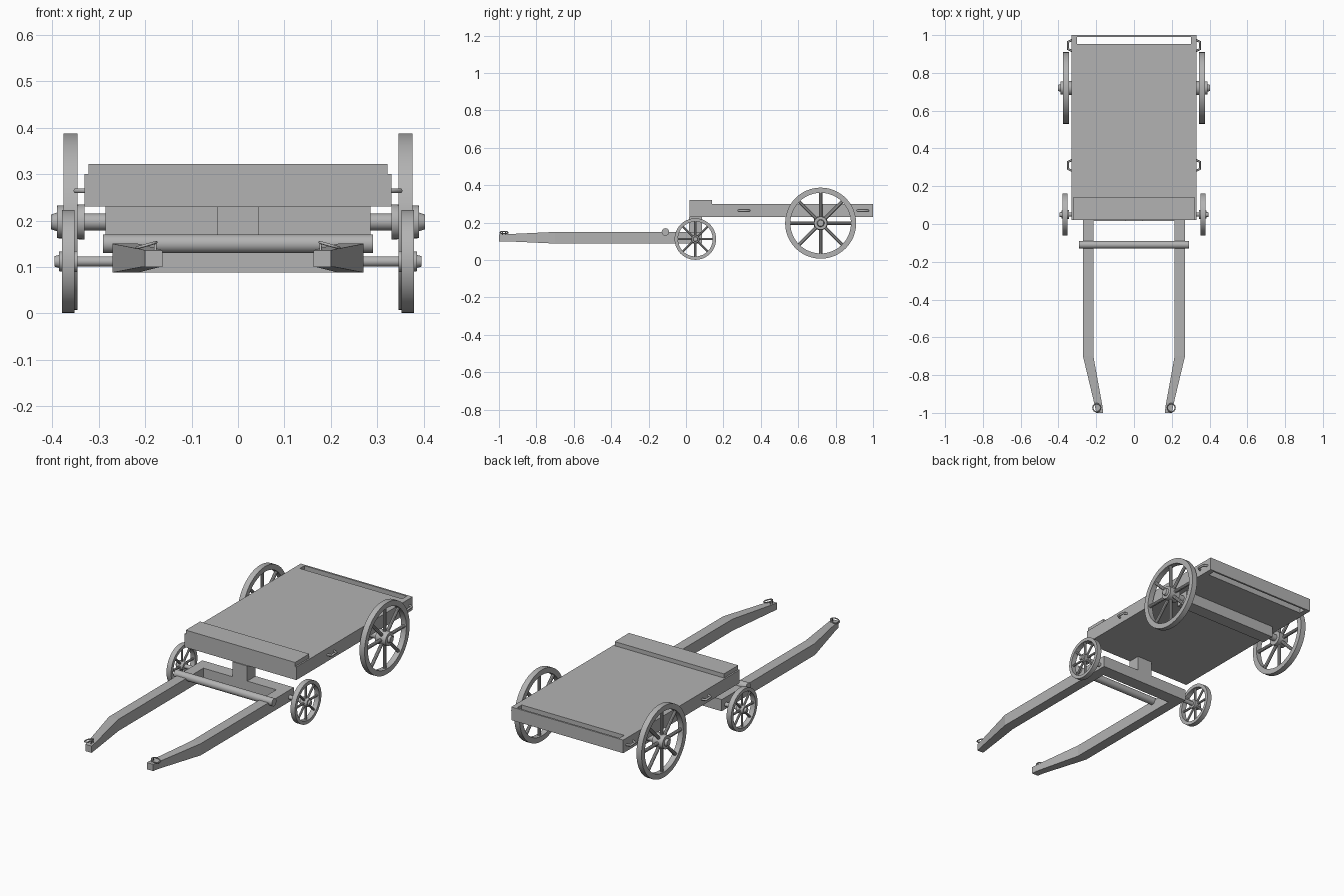
import bpy, bmesh, math
from mathutils import Vector, Matrix

if "Cube" in bpy.data.objects:
    bpy.data.objects.remove(bpy.data.objects["Cube"])

grey = bpy.data.materials.new("plain grey")
grey.diffuse_color = (0.45, 0.45, 0.45, 1)
grey.use_nodes = True
grey.node_tree.nodes["Principled BSDF"].inputs["Base Color"].default_value = grey.diffuse_color


def finish(name, bm, smooth=False):
    bmesh.ops.recalc_face_normals(bm, faces=bm.faces)
    me = bpy.data.meshes.new(name)
    bm.to_mesh(me)
    bm.free()
    ob = bpy.data.objects.new(name, me)
    bpy.context.collection.objects.link(ob)
    me.materials.append(grey)
    if smooth:
        bpy.ops.object.select_all(action='DESELECT')
        ob.select_set(True)
        bpy.context.view_layer.objects.active = ob
        bpy.ops.object.shade_smooth_by_angle(angle=math.radians(35))
    return ob


def add_box(bm, x0, x1, y0, y1, z0, z1):
    m = Matrix.Translation(((x0 + x1) / 2, (y0 + y1) / 2, (z0 + z1) / 2)) @ \
        Matrix.Diagonal((x1 - x0, y1 - y0, z1 - z0, 1))
    bmesh.ops.create_cube(bm, size=1, matrix=m)


def box(name, *dims):
    bm = bmesh.new()
    add_box(bm, *dims)
    return finish(name, bm)


def add_rod(bm, a, b, r, n=24, r2=None):
    a, b = Vector(a), Vector(b)
    q = (b - a).to_track_quat('Z', 'Y').to_matrix().to_4x4()
    bmesh.ops.create_cone(bm, cap_ends=True, segments=n, radius1=r,
                          radius2=r if r2 is None else r2, depth=(b - a).length,
                          matrix=Matrix.Translation((a + b) / 2) @ q)


def rod(name, a, b, r):
    bm = bmesh.new()
    add_rod(bm, a, b, r)
    return finish(name, bm, True)


def tube(name, points, r, cyclic=False):
    # bent iron rod, converted from a bevelled curve
    cu = bpy.data.curves.new(name, 'CURVE')
    cu.dimensions = '3D'
    cu.bevel_depth, cu.bevel_resolution, cu.use_fill_caps = r, 1, True
    sp = cu.splines.new('POLY')
    sp.points.add(len(points) - 1)
    for p, co in zip(sp.points, points):
        p.co = (*co, 1)
    sp.use_cyclic_u = cyclic
    ob = bpy.data.objects.new(name, cu)
    bpy.context.collection.objects.link(ob)
    cu.materials.append(grey)
    return ob


def wheel(name, s, x0, x1, y, z, r, rim, hub, spoke, hub_x, cap_x, cap_r):
    # rim: rectangular ring section lathed round the axle
    bm = bmesh.new()
    n = 48
    rings = []
    for i in range(n):
        a = 2 * math.pi * i / n
        rings.append([bm.verts.new((s * x, y + q * math.cos(a), z + q * math.sin(a)))
                      for x, q in ((x0, r), (x1, r), (x1, r - rim), (x0, r - rim))])
    for i in range(n):
        A, B = rings[i], rings[(i + 1) % n]
        for k in range(4):
            bm.faces.new((A[k], A[(k + 1) % 4], B[(k + 1) % 4], B[k]))
    # eight round spokes
    xm = s * (x0 + x1) / 2
    for i in range(8):
        a = math.pi * i / 4
        d = Vector((0, math.cos(a), math.sin(a)))
        c = Vector((xm, y, z))
        add_rod(bm, c + d * hub * 0.7, c + d * (r - rim * 0.7), spoke, 10)
    # hub and axle cap
    add_rod(bm, (s * hub_x[0], y, z), (s * hub_x[1], y, z), hub, 28, hub * 0.92)
    add_rod(bm, (s * hub_x[1], y, z), (s * cap_x, y, z), cap_r, 20, cap_r * 0.8)
    finish(name, bm, True)


# Deck with an open slot near the tail
bm = bmesh.new()
add_box(bm, -0.33, 0.33, 0.02, 0.952, 0.23, 0.30)
add_box(bm, -0.33, 0.33, 0.99, 1.0, 0.23, 0.30)
for s in (-1, 1):
    add_box(bm, *sorted((s * 0.302, s * 0.33)), 0.952, 0.99, 0.23, 0.30)
finish("deck", bm)
box("front_board", -0.322, 0.322, 0.02, 0.14, 0.30, 0.322)

# Running gear under the deck
box("rear_axle_beam", -0.285, 0.285, 0.685, 0.755, 0.17, 0.23)
rod("rear_axle", (-0.385, 0.72, 0.197), (0.385, 0.72, 0.197), 0.018)
box("front_axle_beam", -0.27, 0.27, 0.015, 0.085, 0.088, 0.15)
rod("front_axle", (-0.385, 0.05, 0.112), (0.385, 0.05, 0.112), 0.011)
box("steering_post", -0.044, 0.044, 0.015, 0.085, 0.15, 0.23)
rod("crossbar", (-0.29, -0.11, 0.15), (0.29, -0.11, 0.15), 0.02)

for s, side in ((-1, "left"), (1, "right")):
    wheel(side + "_rear_wheel", s, 0.345, 0.375, 0.72, 0.197, 0.19, 0.028, 0.038,
          0.009, (0.33, 0.39), 0.402, 0.02)
    wheel(side + "_front_wheel", s, 0.352, 0.379, 0.05, 0.112, 0.111, 0.018, 0.023,
          0.006, (0.345, 0.385), 0.395, 0.014)

    # Pulling shaft: straight, then tapering inward to the tip
    bm = bmesh.new()
    loops = []
    for y, xa, xb, z0, z1 in ((0.016, 0.215, 0.27, 0.088, 0.15),
                              (-0.7, 0.215, 0.27, 0.088, 0.15),
                              (-0.96, 0.168, 0.208, 0.10, 0.138),
                              (-1.0, 0.163, 0.200, 0.10, 0.136)):
        loops.append([bm.verts.new((s * x, y, z))
                      for x, z in ((xa, z0), (xb, z0), (xb, z1), (xa, z1))])
    for A, B in zip(loops, loops[1:]):
        for k in range(4):
            bm.faces.new((A[k], A[(k + 1) % 4], B[(k + 1) % 4], B[k]))
    bm.faces.new(loops[0])
    bm.faces.new(loops[-1])
    finish(side + "_shaft", bm)

    # Iron ring and its staple at the shaft tip
    ring = [(s * (0.197 + 0.021 * math.cos(a)), -0.973 + 0.022 * math.sin(a),
             0.147 - 0.006 * math.cos(a)) for a in
            [2 * math.pi * i / 20 for i in range(20)]]
    tube(side + "_tip_ring", ring, 0.0032, True)
    tube(side + "_tip_staple", [(s * 0.178, -0.982, 0.13), (s * 0.178, -0.98, 0.153),
                                (s * 0.178, -0.966, 0.153), (s * 0.178, -0.964, 0.13)], 0.003)

    # Side handles on the deck
    for y, tag in ((0.31, "front"), (0.945, "rear")):
        tube(f"{side}_{tag}_handle",
             [(s * 0.325, y - 0.03, 0.264), (s * 0.349, y - 0.019, 0.264),
              (s * 0.349, y + 0.019, 0.264), (s * 0.325, y + 0.03, 0.264)], 0.006)
